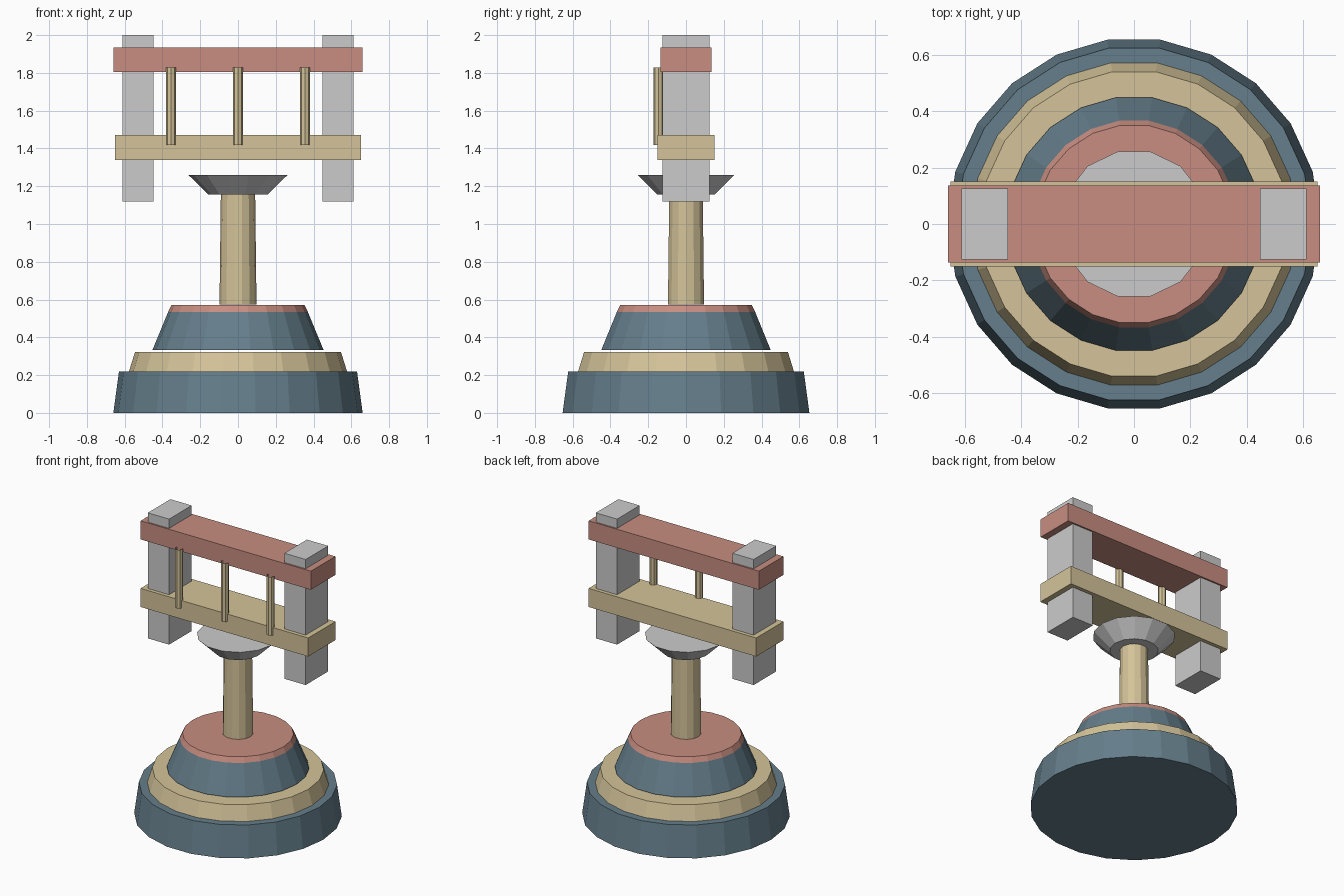
import bpy, bmesh
from math import cos, sin, pi

if "Cube" in bpy.data.objects:
    bpy.data.objects.remove(bpy.data.objects["Cube"])


def material(name, rgb):
    m = bpy.data.materials.new(name)
    m.diffuse_color = (*rgb, 1)
    m.use_nodes = True
    m.node_tree.nodes["Principled BSDF"].inputs["Base Color"].default_value = m.diffuse_color
    return m


BLUE = material("slate_blue", (0.13, 0.21, 0.26))
TAN = material("tan", (0.66, 0.55, 0.32))
RED = material("dusty_red", (0.58, 0.27, 0.22))


def finish(name, bm, mat):
    bmesh.ops.recalc_face_normals(bm, faces=bm.faces)
    mesh = bpy.data.meshes.new(name)
    bm.to_mesh(mesh)
    bm.free()
    if mat:
        mesh.materials.append(mat)
    obj = bpy.data.objects.new(name, mesh)
    bpy.context.collection.objects.link(obj)
    return obj


def frustum(name, r1, r2, z1, z2, sides, mat=None, x=0, y=0, capped=True):
    bm = bmesh.new()
    rings = [[bm.verts.new((x + r * cos(2 * pi * i / sides),
                            y + r * sin(2 * pi * i / sides), z))
              for i in range(sides)] for r, z in ((r1, z1), (r2, z2))]
    low, high = rings
    for i in range(sides):
        j = (i + 1) % sides
        bm.faces.new((low[i], low[j], high[j], high[i]))
    if capped:
        bm.faces.new(low[::-1])
        bm.faces.new(high)
    return finish(name, bm, mat)


def box(name, x1, x2, y1, y2, z1, z2, mat=None):
    bm = bmesh.new()
    bmesh.ops.create_cube(bm, size=1)
    for v in bm.verts:
        v.co = (x2 if v.co.x > 0 else x1,
                y2 if v.co.y > 0 else y1,
                z2 if v.co.z > 0 else z1)
    return finish(name, bm, mat)


# Stepped round base
frustum("base_plinth", 0.66, 0.63, 0.0, 0.22, 22, BLUE)
frustum("base_step", 0.577, 0.545, 0.22, 0.323, 22, TAN)
frustum("base_drum", 0.453, 0.37, 0.333, 0.534, 22, BLUE)
frustum("base_cap", 0.37, 0.353, 0.534, 0.57, 22, RED)

# Column and flared capital
frustum("column", 0.098, 0.091, 0.573, 1.155, 14, TAN)
frustum("capital", 0.155, 0.263, 1.155, 1.26, 14)

# Posts and cross beams
for side, s in (("left", -1), ("right", 1)):
    box(side + "_post", *sorted((s * 0.447, s * 0.612)), -0.125, 0.125, 1.12, 2.0)
box("lower_beam", -0.65, 0.65, -0.151, 0.151, 1.34, 1.47, TAN)
box("upper_beam", -0.66, 0.66, -0.136, 0.136, 1.805, 1.935, RED)

# Thin open-ended rods along the front
for i, x in enumerate((-0.355, 0, 0.355)):
    frustum(f"front_rod_{i + 1}", 0.026, 0.026, 1.417, 1.828, 8, TAN,
            x=x, y=-0.145, capped=False)
